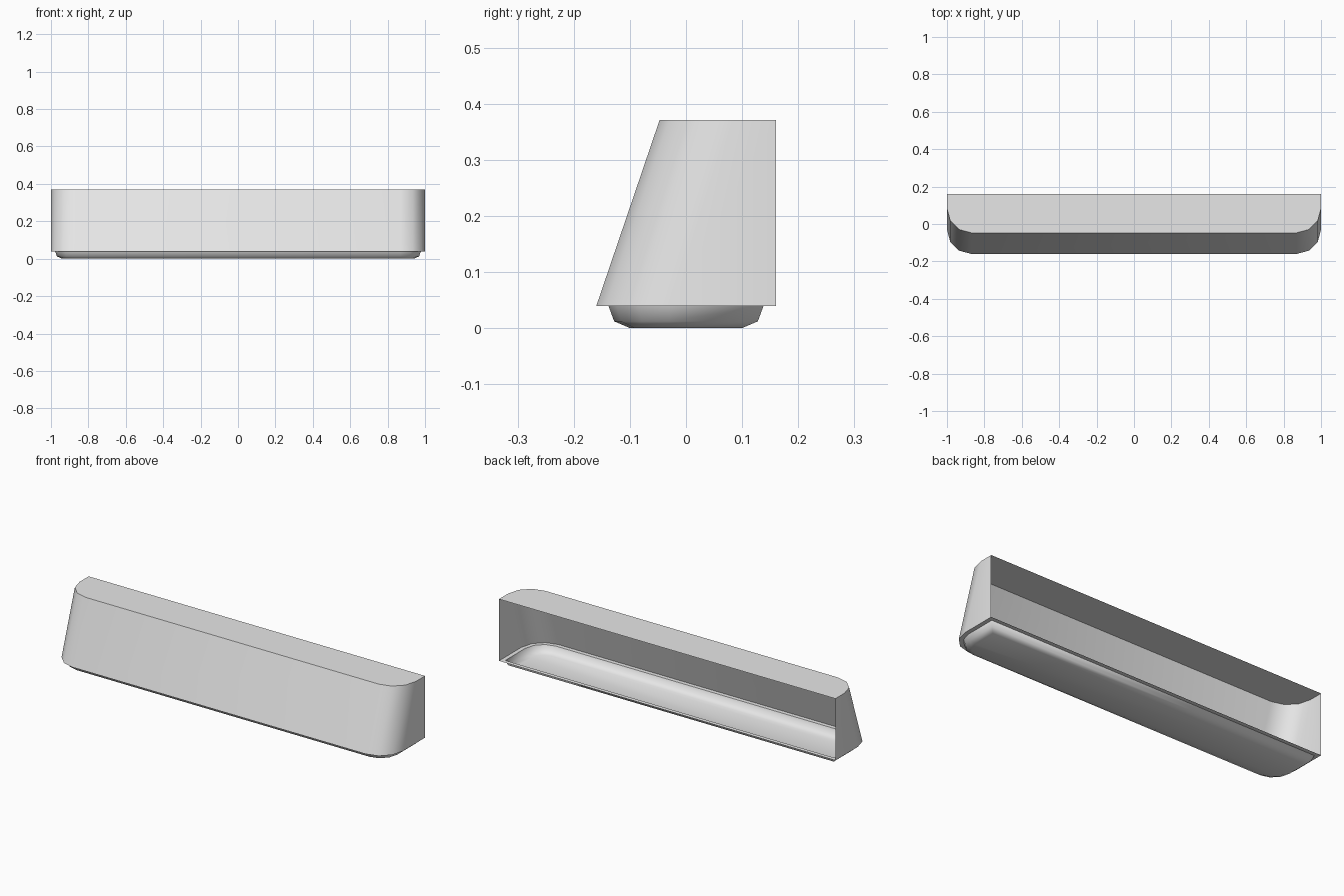
import bpy, bmesh
from math import sin, cos, pi

cube = bpy.data.objects.get("Cube")
if cube:
    bpy.data.objects.remove(cube)

grey = bpy.data.materials.new("light grey")
grey.use_nodes = True
colour = (0.8, 0.8, 0.8, 1)
grey.diffuse_color = colour
grey.node_tree.nodes["Principled BSDF"].inputs["Base Color"].default_value = colour

HALF, DEPTH, RADIUS, STEPS = 1.0, 0.16, 0.13, 3
LEDGE_Z, TOP_Z, LEAN = 0.039, 0.371, 0.113


def ring(bm, z, inset=0.0, lean=0.0):
    """Outline with square back corners and rounded front corners."""
    r = RADIUS - inset
    left = [(-HALF + inset, DEPTH - inset)]
    for i in range(STEPS + 1):
        a = pi / 2 * i / STEPS
        left.append((-HALF + RADIUS - r * cos(a), -DEPTH + RADIUS - r * sin(a) + lean))
    right = [(-x, y) for x, y in reversed(left)]
    return [bm.verts.new((x, y, z)) for x, y in left + right]


def bridge(bm, low, high, closed=True):
    n = len(low)
    for i in range(n if closed else n - 1):
        j = (i + 1) % n
        bm.faces.new((low[i], low[j], high[j], high[i]))


def mark_sharp(bm, loop):
    for a, b in zip(loop, loop[1:] + loop[:1]):
        edge = bm.edges.get((a, b))
        if edge:
            edge.smooth = False


def finish(bm, name):
    for f in bm.faces:
        f.smooth = True
    mesh = bpy.data.meshes.new(name)
    bm.to_mesh(mesh)
    bm.free()
    mesh.materials.append(grey)
    bpy.context.collection.objects.link(bpy.data.objects.new(name, mesh))


# Leaning front and side wall with a flat top, open at the back
bm = bmesh.new()
low = ring(bm, LEDGE_Z)
high = ring(bm, TOP_Z, lean=LEAN)
bridge(bm, low, high, closed=False)
bm.faces.new(high)
mark_sharp(bm, high)
finish(bm, "open_back_cover")

# Shallow tray: flat ledge, steep side, bevel and floor
bm = bmesh.new()
rings = [ring(bm, z, d) for z, d in
         ((LEDGE_Z, 0), (LEDGE_Z, 0.022), (0.012, 0.032), (0, 0.06))]
for upper, lower in zip(rings, rings[1:]):
    bridge(bm, lower, upper)
bm.faces.new(list(reversed(rings[-1])))
mark_sharp(bm, rings[1])
finish(bm, "bottom_tray")
